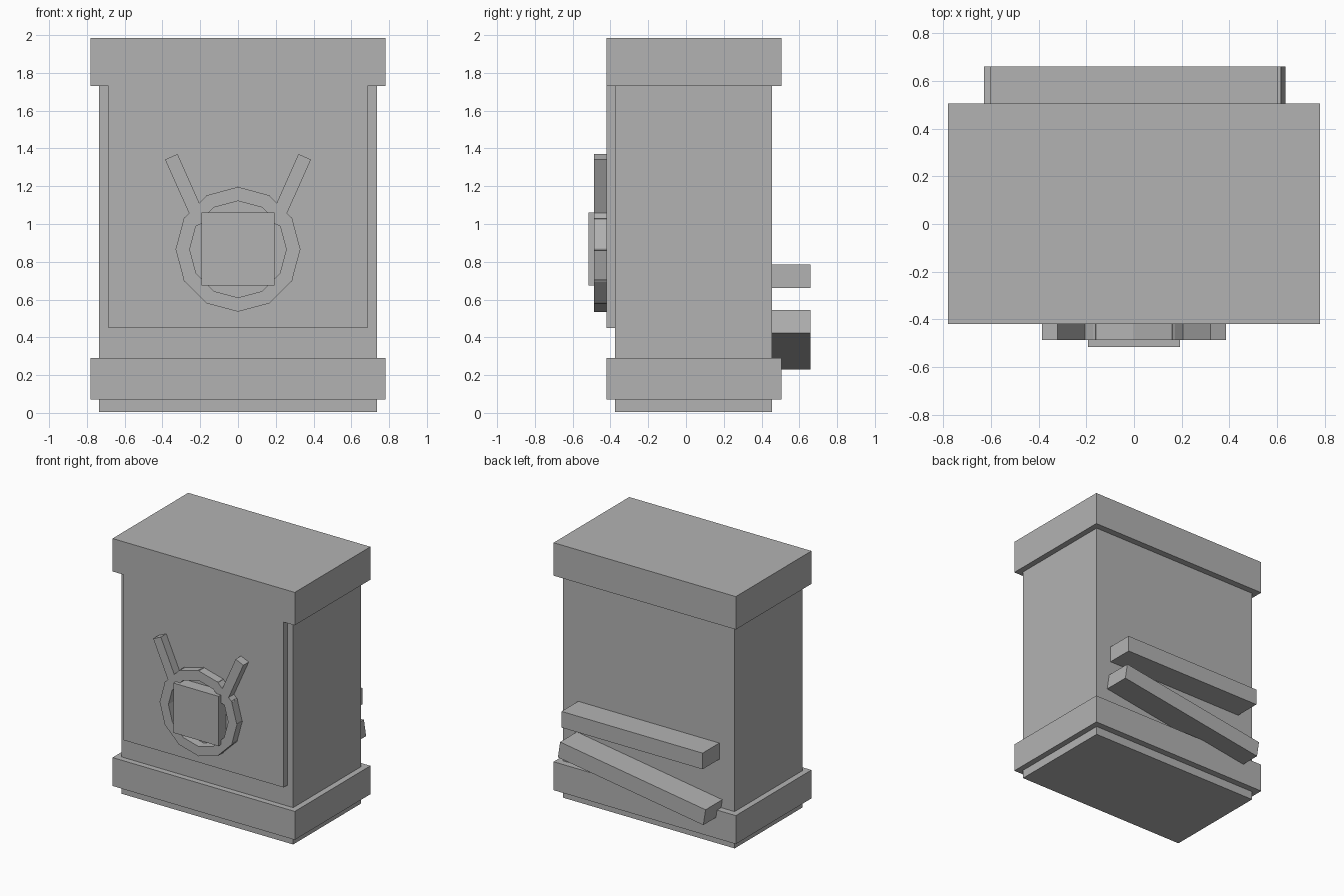
import bpy
from math import radians, sin, cos
from mathutils import Matrix, Vector

cube = bpy.data.objects.get("Cube")
if cube:
    bpy.data.objects.remove(cube, do_unlink=True)

# Single flat grey
grey = bpy.data.materials.new("plain_grey")
grey.use_nodes = True
colour = (0.45, 0.45, 0.45, 1)
grey.diffuse_color = colour
grey.node_tree.nodes["Principled BSDF"].inputs["Base Color"].default_value = colour


def box(name, centre, size, tilt=0):
    """Flat-faced box, turned by tilt degrees about the y axis."""
    bpy.ops.mesh.primitive_cube_add(size=1)
    ob = bpy.context.object
    ob.name = name
    turn = Matrix.Rotation(radians(tilt), 4, 'Y')
    ob.data.transform(Matrix.Translation(centre) @ turn @ Matrix.Diagonal((*size, 1)))
    ob.data.materials.append(grey)
    return ob


def block(name, half_width, y0, y1, z0, z1):
    """Upright box centred on x, given by its limits."""
    return box(name, (0, (y0 + y1) / 2, (z0 + z1) / 2),
               (2 * half_width, y1 - y0, z1 - z0))


# Cabinet body with its two surrounding bands
block("body", 0.735, -0.375, 0.455, 0.005, 1.9)
block("lower_band", 0.78, -0.42, 0.505, 0.07, 0.29)
block("upper_band", 0.78, -0.42, 0.505, 1.73, 1.985)

# Raised front panel and the square block of the emblem
PANEL = -0.42
block("front_panel", 0.685, PANEL, -0.37, 0.45, 1.74)
block("emblem_block", 0.193, -0.515, PANEL, 0.675, 1.06)

# Ring of twelve short bars around the block
DEPTH = 0.066
MID = PANEL - DEPTH / 2
for i in range(12):
    a = 15 + 30 * i
    r = 0.283
    centre = Vector((r * cos(radians(a)), MID, 0.866 + r * sin(radians(a))))
    box(f"ring_bar_{i + 1}", centre, (0.072, DEPTH, 0.18), -a)

# Two splayed horns above the ring
for side, sx in (("left", 1), ("right", -1)):
    box(f"{side}_horn", (sx * 0.274, MID, 1.178), (0.072, DEPTH, 0.389), sx * 24)

# Planks on the back, one level and one leaning
box("upper_back_plank", (0, 0.557, 0.723), (1.208, 0.205, 0.125))
box("lower_back_plank", (0.003, 0.557, 0.388), (1.26, 0.205, 0.125), -8.75)
